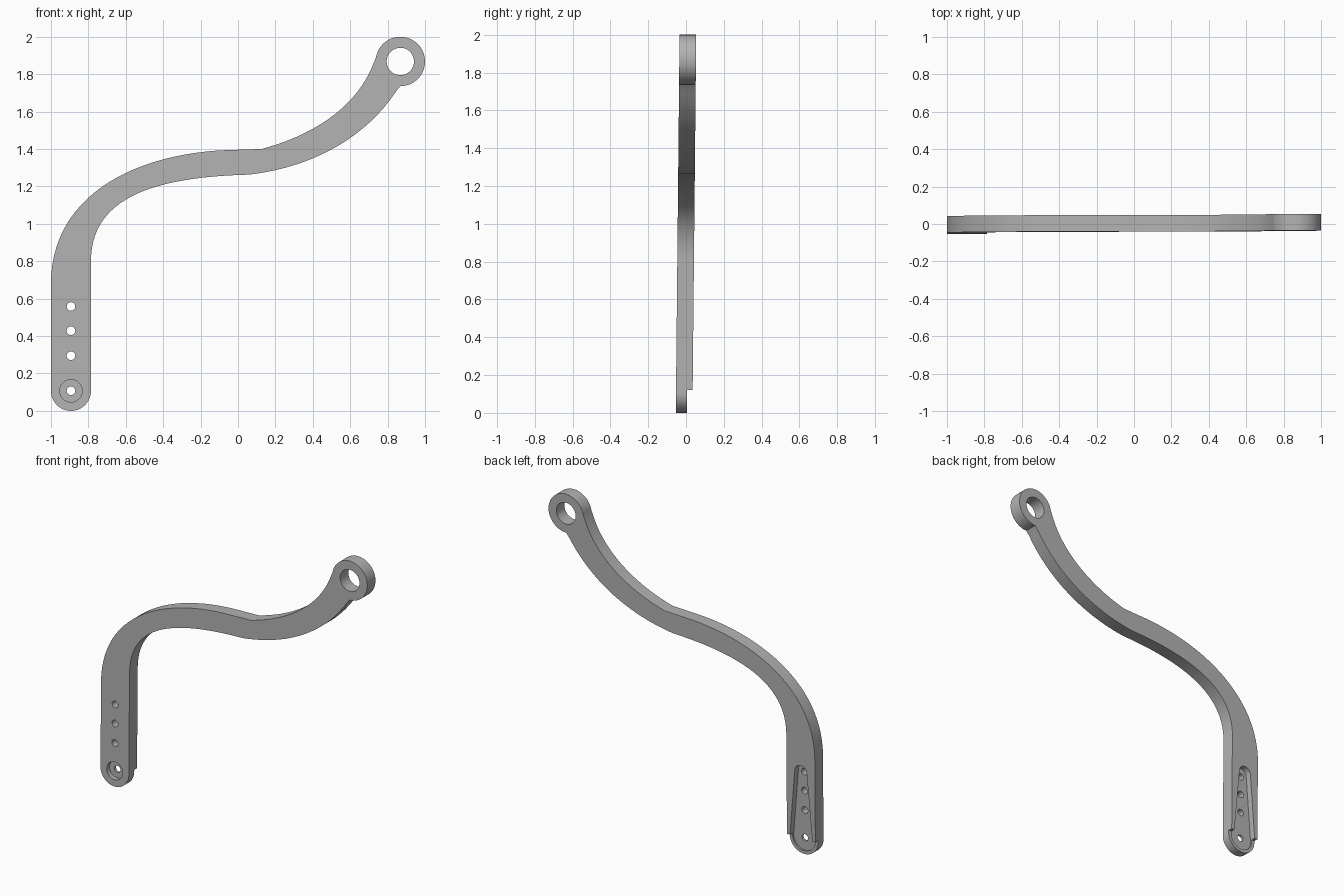
import bpy
import bmesh
from math import sin, cos, pi, radians
from mathutils import Vector
from mathutils.geometry import interpolate_bezier

if "Cube" in bpy.data.objects:
    bpy.data.objects.remove(bpy.data.objects["Cube"])

HALF = 0.044                 # half the plate thickness
FOOT = (-0.893, 0.107)       # centre of the rounded foot
EYE = (0.868, 1.868)         # centre of the eye

grey = bpy.data.materials.new("plain grey")
grey.use_nodes = True
colour = (0.45, 0.45, 0.45, 1)
grey.diffuse_color = colour
grey.node_tree.nodes["Principled BSDF"].inputs["Base Color"].default_value = colour


def arc(centre, r, start, end, n):
    angles = [radians(start + (end - start) * i / n) for i in range(n + 1)]
    return [(centre[0] + r * cos(a), centre[1] + r * sin(a)) for a in angles]


def bezier(*points, n=28):
    return [tuple(p[:2]) for p in interpolate_bezier(*[Vector((*p, 0)) for p in points], n)]


def prism(name, outline, front, back):
    """Extrude an x-z outline from front to back, with the plate's slight lean."""
    bm = bmesh.new()
    rings = [[bm.verts.new((x, y + 0.01 * (z - 1), z)) for x, z in outline]
             for y in (front, back)]
    bm.faces.new(rings[0])
    bm.faces.new(rings[1][::-1])
    for i in range(len(outline)):
        j = (i + 1) % len(outline)
        bm.faces.new((rings[0][i], rings[1][i], rings[1][j], rings[0][j]))
    bmesh.ops.recalc_face_normals(bm, faces=bm.faces)
    mesh = bpy.data.meshes.new(name)
    bm.to_mesh(mesh)
    bm.free()
    mesh.materials.append(grey)
    obj = bpy.data.objects.new(name, mesh)
    bpy.context.collection.objects.link(obj)
    return obj


def cut(target, name, outline, front, back):
    cutter = prism(name, outline, front, back)
    mod = target.modifiers.new(name, 'BOOLEAN')
    mod.operation, mod.solver, mod.object = 'DIFFERENCE', 'EXACT', cutter
    bpy.context.view_layer.objects.active = target
    bpy.ops.object.modifier_apply(modifier=name)
    bpy.data.objects.remove(cutter)


# Arm outline, counterclockwise from the left of the foot
outline = arc(FOOT, 0.107, 180, 360, 32)
outline += bezier((-0.786, 0.8), (-0.786, 1.14), (-0.45, 1.25), (0.06, 1.263))
outline += bezier((0.06, 1.263), (0.45, 1.31), (0.72, 1.5), (0.864, 1.738))[1:-1]
outline += arc(EYE, 0.132, -90, 170, 56)
outline += bezier((0.735, 1.888), (0.66, 1.65), (0.43, 1.48), (0.125, 1.4))[1:]
outline += bezier((0.0, 1.396), (-0.55, 1.39), (-1.0, 1.15), (-1.0, 0.68))
arm = prism("curved_arm", outline, -HALF, HALF)

# Eye opening
cut(arm, "eye_opening", arc(EYE, 0.073, 0, 355, 71), -0.2, 0.2)

# Thinner foot and tapered pocket on the back
x = FOOT[0]
cut(arm, "foot_step", [(x - 0.2, -0.1), (x + 0.2, -0.1), (x + 0.2, 0.12), (x - 0.2, 0.12)],
    0.014, 0.2)
pocket = arc((x, 0.57), 0.045, 3, 177, 24) + arc(FOOT, 0.085, 177, 363, 32)
cut(arm, "back_pocket", pocket, 0.003, 0.2)

# Row of pin holes and the front counterbore
for z, r in ((FOOT[1], 0.023), (0.295, 0.023), (0.428, 0.023), (0.558, 0.023)):
    cut(arm, "pin_hole", arc((x, z), r, 0, 345, 23), -0.2, 0.2)
cut(arm, "counterbore", arc(FOOT, 0.06, 0, 350, 35), -0.2, -0.014)

bpy.ops.object.select_all(action='DESELECT')
arm.select_set(True)
bpy.context.view_layer.objects.active = arm
bpy.ops.object.shade_smooth_by_angle(angle=radians(25))
